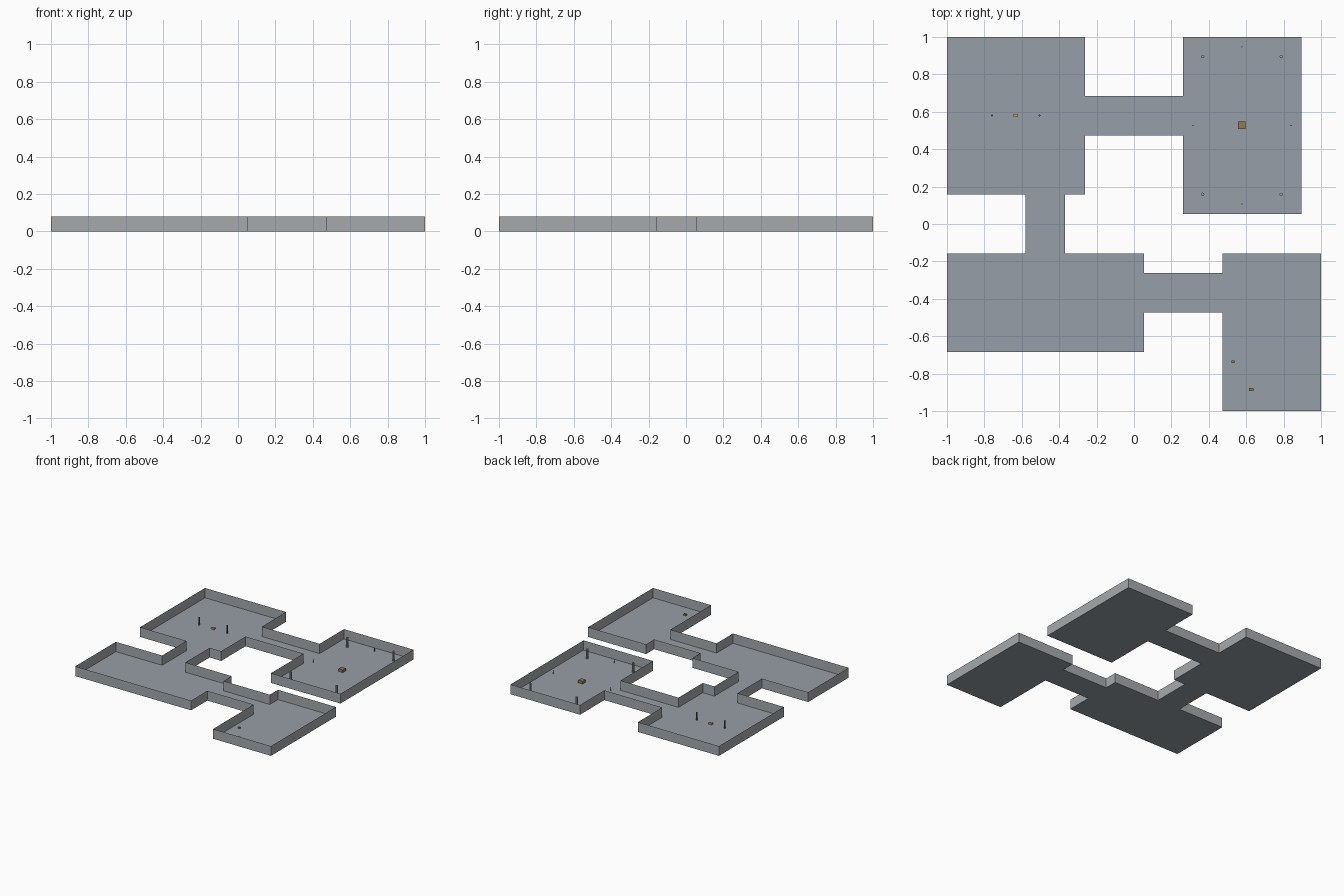
import bpy, bmesh
from mathutils import Matrix

if "Cube" in bpy.data.objects:
    bpy.data.objects.remove(bpy.data.objects["Cube"])

U = 2 / 38            # one floor-plan unit (plan is 38 x 38 units)
WALL_H = 0.08
LIFT = 0.0005         # keeps furniture bottoms off the floor plane


def material(name, color):
    m = bpy.data.materials.new(name)
    m.diffuse_color = color
    m.use_nodes = True
    m.node_tree.nodes["Principled BSDF"].inputs["Base Color"].default_value = m.diffuse_color
    return m


floor_stone = material("floor_stone", (0.305, 0.345, 0.385, 1))
wall_stone = material("wall_stone", (0.38, 0.40, 0.42, 1))
column_stone = material("column_stone", (0.34, 0.36, 0.38, 1))
wood = material("wood", (0.29, 0.19, 0.10, 1))
gold = material("gold", (0.62, 0.38, 0.15, 1))
iron = material("dark_iron", (0.10, 0.10, 0.11, 1))


def finish(name, bm, mat):
    me = bpy.data.meshes.new(name)
    bm.to_mesh(me)
    bm.free()
    ob = bpy.data.objects.new(name, me)
    bpy.context.collection.objects.link(ob)
    me.materials.append(mat)


def plan(bm, x, y, z=0.0):
    return bm.verts.new((x * U - 1, y * U - 1, z))


def floor(name, x0, y0, x1, y1):
    bm = bmesh.new()
    bm.faces.new([plan(bm, *p) for p in ((x0, y0), (x1, y0), (x1, y1), (x0, y1))])
    finish(name, bm, floor_stone)


def box(name, x, y, sx, sy, h, mat):
    bm = bmesh.new()
    bmesh.ops.create_cube(bm, size=1, matrix=Matrix.Translation((x, y, h / 2 + LIFT))
                          @ Matrix.Diagonal((sx, sy, h, 1)))
    finish(name, bm, mat)


def post(name, x, y, r, h, mat):
    bm = bmesh.new()
    bmesh.ops.create_cone(bm, cap_ends=True, segments=8, radius1=r, radius2=r,
                          depth=h, matrix=Matrix.Translation((x, y, h / 2 + LIFT)))
    finish(name, bm, mat)


# Room and corridor floors
floor("floor_northwest_room", 0, 22, 14, 38)
floor("floor_northeast_room", 24, 20, 36, 38)
floor("floor_southwest_room", 0, 6, 20, 16)
floor("floor_southeast_room", 28, 0, 38, 16)
floor("floor_north_corridor", 14, 28, 24, 32)
floor("floor_west_corridor", 8, 16, 12, 22)
floor("floor_south_corridor", 20, 10, 28, 14)

# Thin walls following the outline, counter-clockwise
outline = [(0, 6), (20, 6), (20, 10), (28, 10), (28, 0), (38, 0), (38, 16),
           (28, 16), (28, 14), (20, 14), (20, 16), (12, 16), (12, 22), (14, 22),
           (14, 28), (24, 28), (24, 20), (36, 20), (36, 38), (24, 38), (24, 32),
           (14, 32), (14, 38), (0, 38), (0, 22), (8, 22), (8, 16), (0, 16)]
bm = bmesh.new()
low = [plan(bm, x, y) for x, y in outline]
high = [plan(bm, x, y, WALL_H) for x, y in outline]
for i in range(len(outline)):
    j = (i + 1) % len(outline)
    bm.faces.new((low[i], low[j], high[j], high[i]))
finish("walls", bm, wall_stone)

# Northwest room: chest between two posts
box("chest", -0.632, 0.581, 0.026, 0.016, 0.014, gold)
for s in (-1, 1):
    post("thin_post", -0.632 + s * 0.127, 0.58, 0.005, 0.066, iron)

# Northeast room: altar, four columns, four small wall stands
cx, cy = 0.577, 0.527
box("altar", cx, cy, 0.04, 0.04, 0.022, wood)
for sx in (-1, 1):
    for sy in (-1, 1):
        post("column", cx + sx * 0.21, cy + sy * 0.368, 0.009, WALL_H - 0.001, column_stone)
for dx, dy in ((-0.262, 0), (0.262, 0), (0, 0.42), (0, -0.42)):
    post("wall_stand", cx + dx, cy + dy, 0.0025, 0.03, iron)

# Southeast room: two small crates
box("small_crate", 0.528, -0.737, 0.016, 0.012, 0.01, wood)
box("large_crate", 0.627, -0.885, 0.024, 0.016, 0.012, wood)
